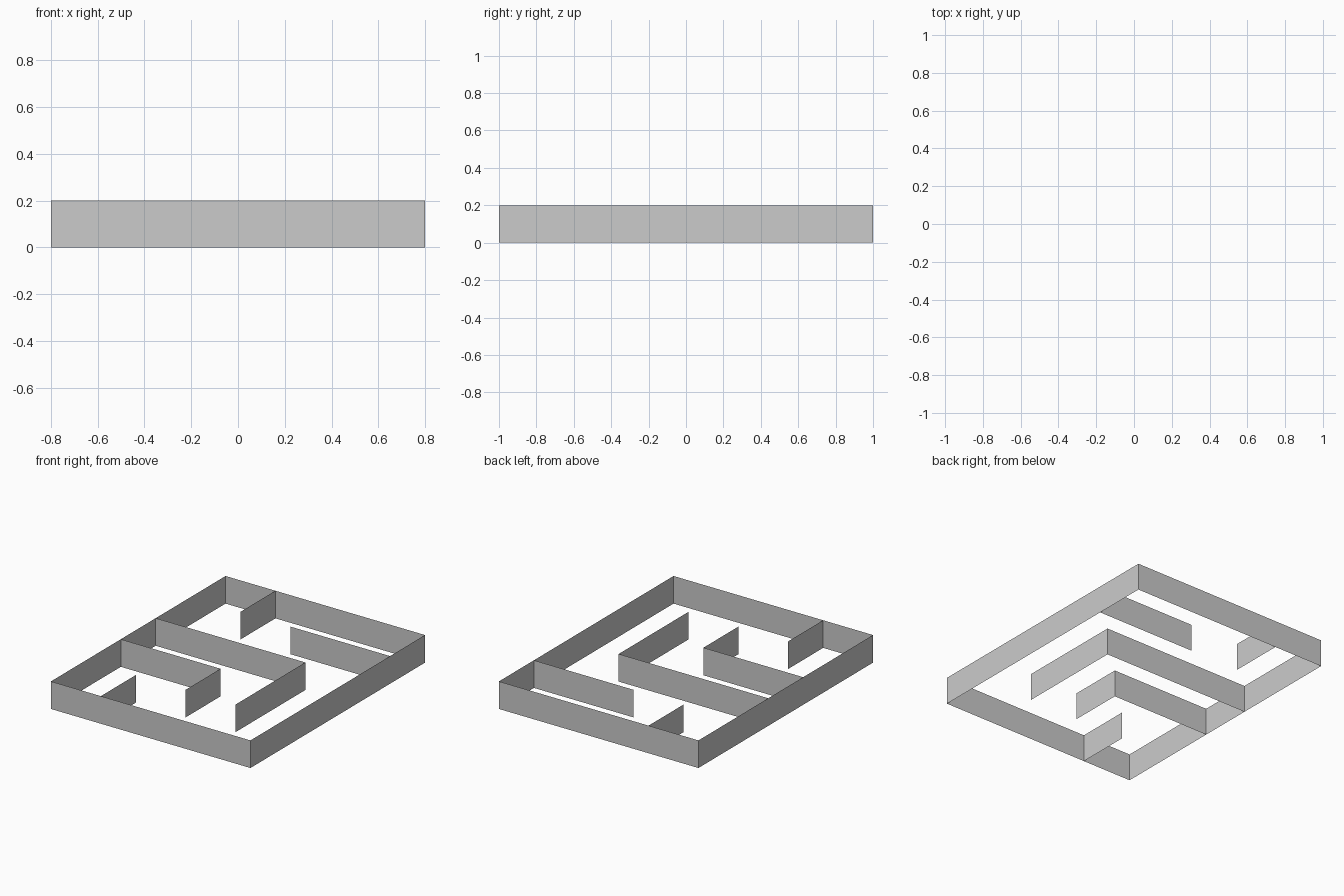
import bpy
import bmesh

if "Cube" in bpy.data.objects:
    bpy.data.objects.remove(bpy.data.objects["Cube"])

HEIGHT = 0.2


def wall(name, path, closed=False):
    """Extrude a floor-plan path straight up into a thin sheet wall."""
    bm = bmesh.new()
    verts = [bm.verts.new((x, y, 0)) for x, y in path]
    pairs = list(zip(verts, verts[1:]))
    if closed:
        pairs.append((verts[-1], verts[0]))
    edges = [bm.edges.new(p) for p in pairs]
    result = bmesh.ops.extrude_edge_only(bm, edges=edges)
    top = [g for g in result["geom"] if isinstance(g, bmesh.types.BMVert)]
    bmesh.ops.translate(bm, verts=top, vec=(0, 0, HEIGHT))
    bmesh.ops.recalc_face_normals(bm, faces=bm.faces)
    mesh = bpy.data.meshes.new(name)
    bm.to_mesh(mesh)
    bm.free()
    obj = bpy.data.objects.new(name, mesh)
    bpy.context.collection.objects.link(obj)
    return obj


# Outer boundary of the maze
wall("outer_wall", [(-0.8, -1), (0.8, -1), (0.8, 1), (-0.8, 1)], closed=True)

# Short stubs off the front and back walls
for name, s in (("front_stub", -1), ("back_stub", 1)):
    wall(name, [(-0.4, s), (-0.4, 0.6 * s)])

# Divider from the right wall
wall("right_divider", [(0.8, 0.6), (0, 0.6)])

# Nested L-shaped walls from the left wall
for name, x, y in (("large_corner_wall", 0.4, 0.2), ("small_corner_wall", 0, -0.2)):
    wall(name, [(-0.8, y), (x, y), (x, -0.6)])
